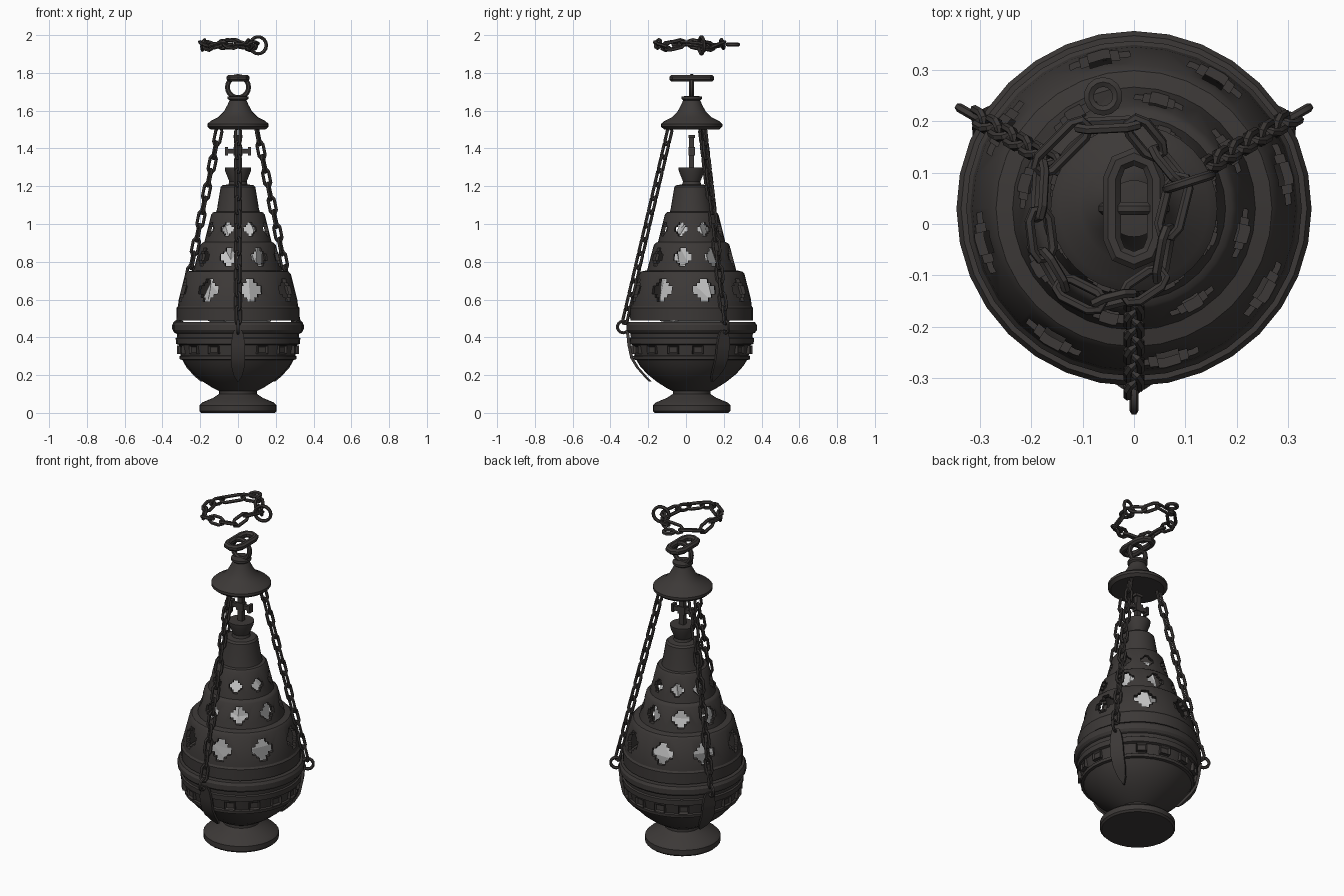
import bpy, bmesh, math, random
from mathutils import Vector, Matrix

if "Cube" in bpy.data.objects:
    bpy.data.objects.remove(bpy.data.objects["Cube"])

random.seed(4)
AXIS = Vector((0, 0.03, 0))          # the vessel's vertical axis
SPOKES = [math.radians(a) for a in (-90, 30, 150)]
UP = Vector((0, 0, 1))


def material(name, rgb):
    m = bpy.data.materials.new(name)
    m.diffuse_color = (*rgb, 1)
    m.use_nodes = True
    m.node_tree.nodes["Principled BSDF"].inputs["Base Color"].default_value = m.diffuse_color
    return m


METAL = material("dark metal", (0.045, 0.040, 0.038))
PALE = material("pale grey", (0.55, 0.55, 0.55))


def finish(name, bm, mat=METAL, smooth=True):
    bmesh.ops.recalc_face_normals(bm, faces=bm.faces)
    me = bpy.data.meshes.new(name)
    bm.to_mesh(me)
    bm.free()
    ob = bpy.data.objects.new(name, me)
    me.materials.append(mat)
    bpy.context.collection.objects.link(ob)
    bpy.ops.object.select_all(action='DESELECT')
    ob.select_set(True)
    bpy.context.view_layer.objects.active = ob
    if smooth:
        bpy.ops.object.shade_smooth_by_angle(angle=math.radians(30))
    return ob


def revolve(profile, segs=32):
    """Spin (radius, z) points around the vessel axis."""
    bm = bmesh.new()
    vs = [bm.verts.new((r, 0, z)) for r, z in profile]
    es = [bm.edges.new(p) for p in zip(vs, vs[1:])]
    bmesh.ops.spin(bm, geom=vs + es, cent=(0, 0, 0), axis=UP,
                   angle=math.tau, steps=segs, use_merge=True)
    bmesh.ops.remove_doubles(bm, verts=bm.verts, dist=1e-4)
    bmesh.ops.translate(bm, verts=bm.verts, vec=AXIS)
    return bm


def spoke(angle, r, z):
    return AXIS + Vector((r * math.cos(angle), r * math.sin(angle), z))


def tube_loop(bm, pts, normal, radius, sides=6):
    """Closed wire through planar points."""
    n = len(pts)
    rings = []
    for i, p in enumerate(pts):
        out = (pts[(i + 1) % n] - pts[i - 1]).normalized().cross(normal)
        rings.append([bm.verts.new(p + radius * (out * math.cos(a) + normal * math.sin(a)))
                      for a in (math.tau * (k + 0.5) / sides for k in range(sides))])
    for i in range(n):
        a, b = rings[i], rings[(i + 1) % n]
        for k in range(sides):
            j = (k + 1) % sides
            bm.faces.new((a[k], a[j], b[j], b[k]))


def oval(bm, centre, along, side, half_len, half_wid, radius, steps=4, sides=6):
    """Stadium-shaped wire; a plain ring when half_len equals half_wid."""
    along = along.normalized()
    side = (side - along * side.dot(along)).normalized()
    pts = []
    for end in (1, -1):
        for k in range(steps + (half_len > half_wid)):
            a = math.pi * k / steps - math.pi / 2
            pts.append(centre + along * end * (half_len - half_wid + half_wid * math.cos(a))
                       + side * end * half_wid * math.sin(a))
    tube_loop(bm, pts, along.cross(side), radius, sides)


def chain(bm, nodes, half_wid=0.017, radius=0.0085, tilt=0.0):
    """One link per pair of nodes, each turned a quarter from the last."""
    for i, (a, b) in enumerate(zip(nodes, nodes[1:])):
        d = b - a
        side = Matrix.Rotation(tilt + i % 2 * math.pi / 2, 3, d) @ d.cross(UP)
        oval(bm, (a + b) / 2, d, side, d.length / 2 + 0.010, half_wid, radius, 3)


# Bowl and foot
bowl = [(0, 0), (0.195, 0), (0.205, 0.01), (0.205, 0.04), (0.19, 0.055), (0.13, 0.08),
        (0.1, 0.1), (0.1, 0.115), (0.13, 0.13), (0.185, 0.165), (0.235, 0.205),
        (0.275, 0.25), (0.293, 0.28), (0.308, 0.283), (0.31, 0.3), (0.302, 0.305),
        (0.313, 0.36), (0.328, 0.365), (0.33, 0.395), (0.322, 0.4), (0.324, 0.42),
        (0.336, 0.425), (0.345, 0.438), (0.345, 0.465), (0.336, 0.48), (0.305, 0.48),
        (0.3, 0.38), (0.27, 0.27), (0.18, 0.18), (0, 0.14)]
finish("bowl", revolve(bowl))

# Square studs with sunken centres around the bowl
bm = bmesh.new()
for i in range(15):
    a = math.radians(-90 + 24 * i)
    mat = (Matrix.Translation(spoke(a, 0.308, 0.334)) @ Matrix.Rotation(a, 4, 'Z')
           @ Matrix.Diagonal((0.03, 0.058, 0.046, 1)))
    cube = bmesh.ops.create_cube(bm, size=1, matrix=mat)['verts']
    bm.normal_update()
    radial = Vector((math.cos(a), math.sin(a), 0))
    face = max({f for v in cube for f in v.link_faces}, key=lambda f: f.normal.dot(radial))
    bmesh.ops.inset_region(bm, faces=[face], thickness=0.011)
    bmesh.ops.translate(bm, verts=face.verts, vec=-radial * 0.01)
finish("bowl_studs", bm)

# Tiered hollow lid
lid = [(0.31, 0.49), (0.325, 0.49), (0.326, 0.555), (0.318, 0.565), (0.314, 0.6),
       (0.28, 0.735), (0.268, 0.748), (0.236, 0.755), (0.228, 0.785), (0.2, 0.89),
       (0.19, 0.9), (0.178, 0.905), (0.172, 0.93), (0.142, 1.05), (0.132, 1.062),
       (0.115, 1.065), (0.11, 1.085), (0.092, 1.195), (0.082, 1.205), (0.05, 1.21),
       (0.046, 1.225), (0.068, 1.28), (0.07, 1.3), (0, 1.3), (0, 1.19), (0.08, 1.185),
       (0.1, 1.05), (0.125, 1.045), (0.16, 0.89), (0.185, 0.885), (0.215, 0.745),
       (0.255, 0.735), (0.305, 0.56), (0.31, 0.49)]
lid_ob = finish("lid", revolve(lid), smooth=False)

# Stepped cross openings, three rows of eight
STEP = [(1, -0.36), (1, 0.36), (0.64, 0.36), (0.64, 0.64), (0.36, 0.64)]
bm = bmesh.new()
for z, r, size, phase in ((0.65, 0.3, 0.06, 13), (0.825, 0.215, 0.048, 32),
                          (0.972, 0.16, 0.036, 24)):
    for i in range(8):
        a = math.radians(phase + 45 * i)
        tangent = Vector((-math.sin(a), math.cos(a), 0))
        outline = []
        for q in range(4):
            c, s = (1, 0, -1, 0)[q], (0, 1, 0, -1)[q]
            outline += [(u * c - v * s, u * s + v * c) for u, v in STEP]
        vs = [bm.verts.new(spoke(a, r * 0.72, z) + tangent * u * size + UP * v * size)
              for u, v in outline]
        ext = bmesh.ops.extrude_face_region(bm, geom=[bm.faces.new(vs)])['geom']
        bmesh.ops.translate(bm, verts=[v for v in ext if isinstance(v, bmesh.types.BMVert)],
                            vec=spoke(a, r * 0.55, 0) - AXIS)
cutter = finish("cross_cutter", bm, smooth=False)
cutter.hide_render = True
mod = lid_ob.modifiers.new("openings", 'BOOLEAN')
mod.operation, mod.solver, mod.object = 'DIFFERENCE', 'EXACT', cutter
bpy.ops.object.select_all(action='DESELECT')
lid_ob.select_set(True)
bpy.context.view_layer.objects.active = lid_ob
bpy.ops.object.modifier_apply(modifier=mod.name)
bpy.data.objects.remove(cutter)
bpy.ops.object.shade_smooth_by_angle(angle=math.radians(30))

# Pale crumpled filling seen through the openings
bm = revolve([(0, 0.46), (0.19, 0.5), (0.19, 0.6), (0.165, 0.7), (0.14, 0.8),
              (0.11, 0.9), (0.07, 1.0), (0, 1.03)], 10)
for v in bm.verts:
    v.co += Vector([random.uniform(-0.02, 0.02) for _ in range(3)])
bmesh.ops.triangulate(bm, faces=bm.faces)
finish("filling", bm, PALE, smooth=False)

# Cross finial on the lid
bm = bmesh.new()
for x, z, sx, sy, sz in ((0, 1.375, 0.03, 0.026, 0.17), (0, 1.385, 0.11, 0.024, 0.024),
                         (-0.06, 1.385, 0.016, 0.034, 0.046), (0.06, 1.385, 0.016, 0.034, 0.046),
                         (0, 1.462, 0.046, 0.034, 0.016), (0, 1.385, 0.045, 0.034, 0.045)):
    bmesh.ops.create_cube(bm, size=1, matrix=Matrix.Translation(AXIS + Vector((x, 0, z)))
                          @ Matrix.Diagonal((sx, sy, sz, 1)))
finish("finial_cross", bm)

# Bell-shaped cap that carries the chains
finish("cap", revolve([(0, 1.5), (0.145, 1.5), (0.162, 1.515), (0.162, 1.53), (0.145, 1.545),
                       (0.105, 1.565), (0.075, 1.595), (0.056, 1.63), (0.045, 1.655),
                       (0.055, 1.663), (0.055, 1.675), (0, 1.68)]))

# Ring and long handle above the cap
X, Y = Vector((1, 0, 0)), Vector((0, 1, 0))
bm = bmesh.new()
oval(bm, AXIS + UP * 1.725, X, UP, 0.056, 0.056, 0.014, 10, 8)
finish("cap_ring", bm)
bm = bmesh.new()
oval(bm, AXIS + UP * 1.772, Y, X, 0.101, 0.043, 0.019, 4, 8)
finish("handle", bm)

# Straps, eyelets and hanging chains at three points
STRAP = [(0.352, 0.44, 0.02), (0.345, 0.41, 0.03), (0.34, 0.36, 0.037), (0.325, 0.29, 0.037),
         (0.295, 0.24, 0.034), (0.255, 0.195, 0.022), (0.225, 0.165, 0.003)]
for n, a in enumerate(SPOKES, 1):
    radial = Vector((math.cos(a), math.sin(a), 0))
    tangent = radial.cross(UP)
    bm = bmesh.new()
    rows = [[bm.verts.new(spoke(a, r - d, z) + tangent * s * w)
             for s, d in ((-1, 0), (1, 0), (1, 0.016), (-1, 0.016))] for r, z, w in STRAP]
    for p, q in zip(rows, rows[1:]):
        for k in range(4):
            j = (k + 1) % 4
            bm.faces.new((p[k], p[j], q[j], q[k]))
    bm.faces.new(rows[0])
    bm.faces.new(rows[-1])
    finish(f"strap_{n}", bm)

    bm = bmesh.new()
    oval(bm, spoke(a, 0.362, 0.455), radial, UP, 0.031, 0.031, 0.009, 7, 6)
    finish(f"eyelet_{n}", bm)

    bm = bmesh.new()
    top, low = spoke(a, 0.115, 1.5), spoke(a, 0.355, 0.48)
    chain(bm, [top.lerp(low, i / 14) for i in range(15)], tilt=math.pi / 4)
    finish(f"hanging_chain_{n}", bm)

# Loose loop of chain floating on top
LOOP = [(0.09, 0.085), (0.065, -0.015), (0.05, -0.1), (-0.01, -0.14), (-0.07, -0.155),
        (-0.14, -0.12), (-0.175, -0.06), (-0.185, 0.02), (-0.18, 0.11), (-0.1, 0.19),
        (0.0, 0.195), (0.045, 0.14), (0.09, 0.085)]
bm = bmesh.new()
chain(bm, [Vector((x, y, 1.948 + 0.012 * math.sin(2.1 * i))) for i, (x, y) in enumerate(LOOP)],
      half_wid=0.021, radius=0.0095, tilt=0.35)
finish("loose_chain", bm)
bm = bmesh.new()
oval(bm, Vector((0.107, 0.082, 1.946)), Vector((0.95, 0.3, 0)), UP, 0.045, 0.045, 0.0095, 8, 6)
finish("loose_ring", bm)
bm = bmesh.new()
oval(bm, Vector((-0.06, 0.248, 1.95)), X, Y, 0.028, 0.028, 0.011, 7, 6)
finish("loose_eyelet", bm)
